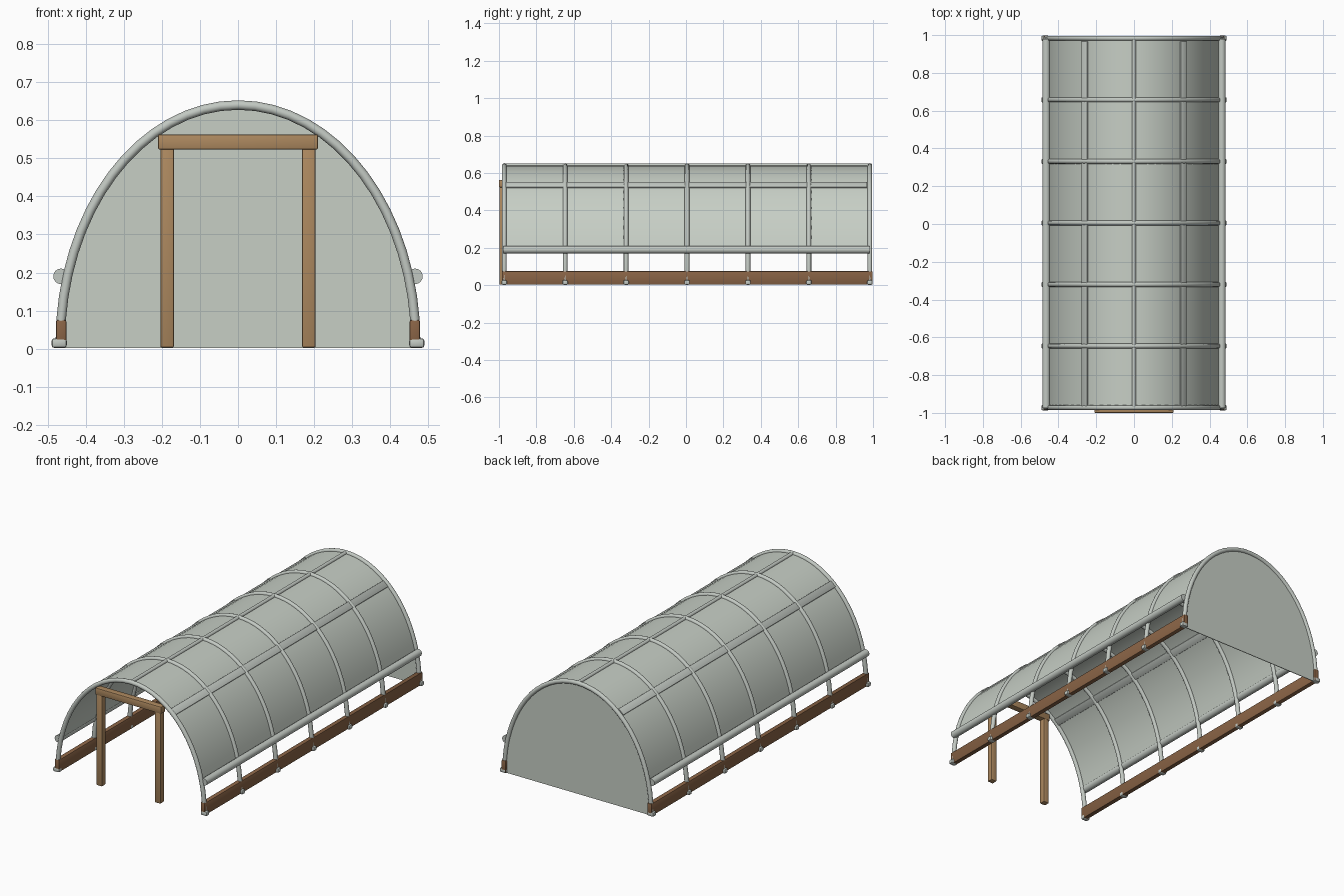
import bpy, bmesh, math
from mathutils import Matrix, Vector

if "Cube" in bpy.data.objects:
    bpy.data.objects.remove(bpy.data.objects["Cube"])

A, B, Z0 = 0.467, 0.625, 0.015      # arch half width, height, springing level
Y_FRONT, Y_BACK = -0.972, 0.983     # first and last hoop
TUBE = 0.0125


def material(name, rgb):
    m = bpy.data.materials.new(name)
    m.diffuse_color = (*rgb, 1)
    m.use_nodes = True
    m.node_tree.nodes["Principled BSDF"].inputs["Base Color"].default_value = m.diffuse_color
    return m


FILM = material("pale film", (0.57, 0.62, 0.56))
METAL = material("galvanised metal", (0.54, 0.58, 0.54))
TIMBER = material("light timber", (0.42, 0.25, 0.115))
BOARD = material("brown timber", (0.25, 0.125, 0.06))


def arch(t):
    """Point (x, z) on the arch, t = 0 right foot, pi left foot."""
    return A * math.cos(t), Z0 + B * math.sin(t)


def add(name, bm, mat, smooth=True):
    bmesh.ops.recalc_face_normals(bm, faces=bm.faces)
    me = bpy.data.meshes.new(name)
    bm.to_mesh(me)
    bm.free()
    me.materials.append(mat)
    if smooth:
        me.shade_smooth()
        me.set_sharp_from_angle(angle=math.radians(35))
    ob = bpy.data.objects.new(name, me)
    bpy.context.collection.objects.link(ob)
    return ob


def tube(name, pts, r, mat, sides=12):
    """Round tube along points lying in a plane."""
    bm = bmesh.new()
    pts = [Vector(p) for p in pts]
    rings = []
    for i, p in enumerate(pts):
        d = (pts[min(i + 1, len(pts) - 1)] - pts[max(i - 1, 0)]).normalized()
        u = Vector((0, 1, 0)) if abs(d.y) < 0.5 else Vector((1, 0, 0))
        v = d.cross(u).normalized()
        rings.append([bm.verts.new(p + r * (u * math.cos(a) + v * math.sin(a)))
                      for a in (2 * math.pi * k / sides for k in range(sides))])
    for a, b in zip(rings, rings[1:]):
        for k in range(sides):
            n = (k + 1) % sides
            bm.faces.new((a[k], a[n], b[n], b[k]))
    bm.faces.new(rings[0])
    bm.faces.new(rings[-1])
    return add(name, bm, mat)


def box(name, lo, hi, mat, bevel=0.004, tilt=0):
    lo, hi = Vector(lo), Vector(hi)
    bm = bmesh.new()
    bmesh.ops.create_cube(bm, size=1)
    bmesh.ops.scale(bm, vec=hi - lo, verts=bm.verts)
    bmesh.ops.bevel(bm, geom=bm.edges[:], offset=bevel, segments=2,
                    profile=0.5, affect='EDGES')
    bmesh.ops.rotate(bm, matrix=Matrix.Rotation(tilt, 3, 'Y'), verts=bm.verts)
    bmesh.ops.translate(bm, vec=(lo + hi) / 2, verts=bm.verts)
    return add(name, bm, mat)


# Hoops with a clamp at each foot
SEG = 32
for i in range(7):
    y = Y_FRONT + (Y_BACK - Y_FRONT) * i / 6
    pts = [(x, y, z) for x, z in (arch(math.pi * k / SEG) for k in range(SEG + 1))]
    tube("hoop", pts, TUBE, METAL)
    for s in (-1, 1):
        box("foot_clamp", (s * 0.47 - 0.02, y - 0.0145, 0.002),
            (s * 0.47 + 0.02, y + 0.0145, 0.027), METAL, 0.007)

# Film cover, open below the side rails
t0 = math.asin((0.19 - Z0) / B)
bm = bmesh.new()
rows = []
for k in range(SEG + 1):
    x, z = arch(t0 + (math.pi - 2 * t0) * k / SEG)
    rows.append([bm.verts.new((x, y, z)) for y in (Y_FRONT, Y_BACK)])
for a, b in zip(rows, rows[1:]):
    bm.faces.new((a[0], a[1], b[1], b[0]))
add("film_cover", bm, FILM)

# Closed rear wall
bm = bmesh.new()
rim = [arch(math.pi * k / SEG) for k in range(SEG + 1)]
rim = [(A, 0.002)] + rim + [(-A, 0.002)]
face = bm.faces.new([bm.verts.new((x, Y_BACK - 0.002, z)) for x, z in rim])
new = bmesh.ops.extrude_face_region(bm, geom=[face])["geom"]
bmesh.ops.translate(bm, vec=(0, 0.004, 0),
                    verts=[g for g in new if isinstance(g, bmesh.types.BMVert)])
add("rear_wall", bm, FILM, smooth=False)

# Ridge pipe
x, z = arch(math.pi / 2)
tube("ridge_pipe", [(0, Y_FRONT, z), (0, Y_BACK, z)], 0.011, METAL)

for s in (-1, 1):
    # Flat purlin track following the slope of the cover
    px, pz = 0.260, Z0 + B * math.sqrt(1 - (0.260 / A) ** 2)
    slope = math.atan(B * B * px / (A * A * (pz - Z0)))
    box("purlin_track", (s * px - 0.021, -0.965, pz - 0.007),
        (s * px + 0.021, 0.968, pz + 0.007), METAL, 0.003, s * slope)
    # Roll-up side rail
    tube("side_rail", [(s * 0.465, -0.975, 0.19), (s * 0.465, 0.98, 0.19)],
         0.0205, METAL, 16)
    # Baseboard
    xs = sorted((s * 0.451, s * 0.478))
    box("baseboard", (xs[0], -0.985, 0.004), (xs[1], 0.997, 0.075), BOARD)
    # Door post
    xs = sorted((s * 0.168, s * 0.204))
    box("door_post", (xs[0], -0.998, 0.003), (xs[1], -0.964, 0.53), TIMBER)

# Door header
box("door_header", (-0.21, -1.0, 0.523), (0.21, -0.962, 0.563), TIMBER)
